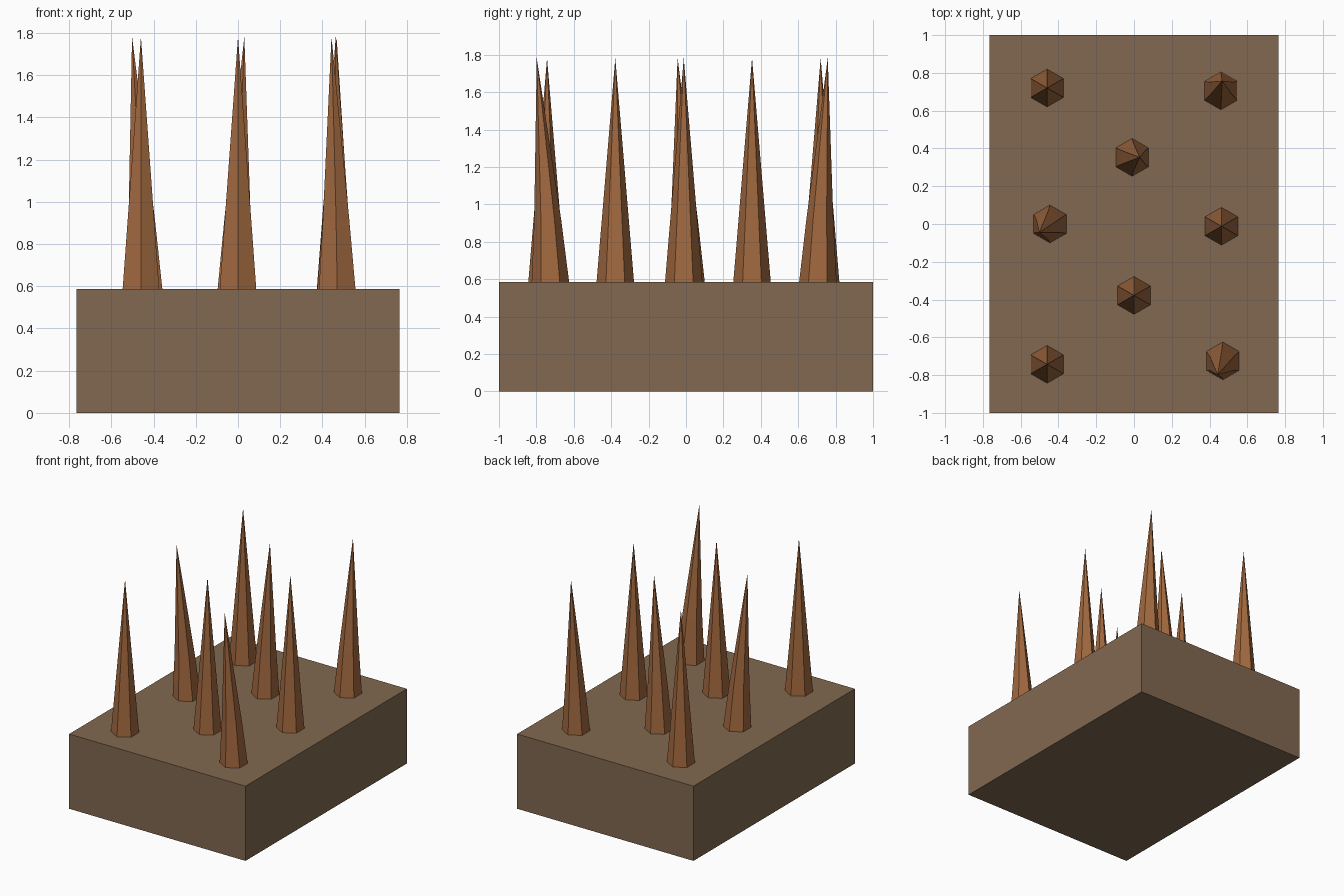
import bpy, bmesh, math

if "Cube" in bpy.data.objects:
    bpy.data.objects.remove(bpy.data.objects["Cube"])

TOP, MID, TIP = 0.586, 0.92, 1.783   # spike base, bend ring and point heights


def material(name, rgb):
    m = bpy.data.materials.new(name)
    m.diffuse_color = (*rgb, 1)
    m.use_nodes = True
    m.node_tree.nodes["Principled BSDF"].inputs["Base Color"].default_value = m.diffuse_color
    return m


def add_object(name, bm, mat):
    bmesh.ops.recalc_face_normals(bm, faces=bm.faces)
    mesh = bpy.data.meshes.new(name)
    bm.to_mesh(mesh)
    bm.free()
    mesh.materials.append(mat)
    ob = bpy.data.objects.new(name, mesh)
    bpy.context.collection.objects.link(ob)


def spike(name, base, tip, mat):
    """Six-sided spike that bends from its base centre towards its tip."""
    bm = bmesh.new()
    rings = []
    for z, r, lean in ((TOP, 0.1, 0), (MID, 0.072, 0.2)):
        cx = base[0] + (tip[0] - base[0]) * lean
        cy = base[1] + (tip[1] - base[1]) * lean
        rings.append([bm.verts.new((cx + r * math.sin(k * math.pi / 3),
                                    cy + r * math.cos(k * math.pi / 3), z))
                      for k in range(6)])
    point = bm.verts.new((*tip, TIP))
    low, mid = rings
    bm.faces.new(low)
    for k in range(6):
        n = (k + 1) % 6
        bm.faces.new((low[k], low[n], mid[n], mid[k]))
        bm.faces.new((mid[k], mid[n], point))
    add_object(name, bm, mat)


earth = material("earth", (0.22, 0.14, 0.08))
wood = material("wood", (0.36, 0.14, 0.05))

# Base block
bm = bmesh.new()
bmesh.ops.create_cube(bm, size=1)
for v in bm.verts:
    v.co = (v.co.x * 1.53, v.co.y * 2, (v.co.z + 0.5) * TOP)
add_object("base_block", bm, earth)

# Spikes: base centre, tip position
spikes = [
    ((-0.46, 0.72), (-0.46, 0.72)),
    ((0.46, 0.705), (0.467, 0.758)),
    ((-0.01, 0.353), (0.03, 0.353)),
    ((-0.445, 0.0), (-0.502, -0.045)),
    ((0.463, -0.012), (0.463, -0.012)),
    ((0.0, -0.378), (0.0, -0.378)),
    ((-0.46, -0.743), (-0.46, -0.743)),
    ((0.47, -0.725), (0.443, -0.798)),
]
for i, (base, tip) in enumerate(spikes, 1):
    spike(f"spike_{i}", base, tip, wood)
